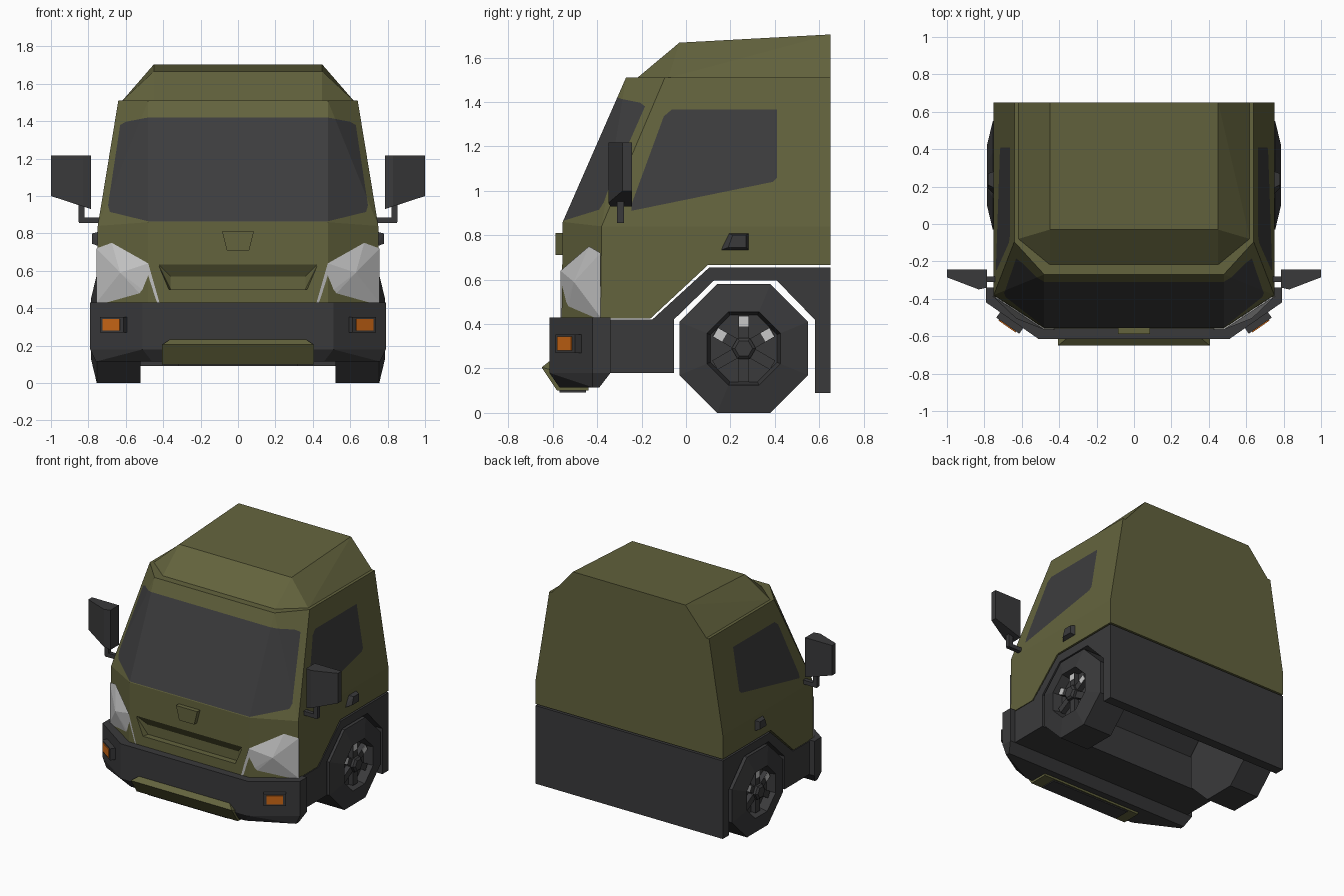
import bpy, bmesh, math
from mathutils import Vector, Matrix

if "Cube" in bpy.data.objects:
    bpy.data.objects.remove(bpy.data.objects["Cube"])


def mat(name, r, g, b):
    m = bpy.data.materials.new(name)
    m.diffuse_color = (r, g, b, 1)
    m.use_nodes = True
    m.node_tree.nodes["Principled BSDF"].inputs["Base Color"].default_value = m.diffuse_color
    return m


OLIVE = mat("olive_paint", .125, .125, .047)
DARK = mat("dark_plastic", .042, .042, .044)
GLASS = mat("tinted_glass", .046, .046, .048)
LAMP = mat("lamp_grey", .58, .58, .58)
ORANGE = mat("indicator_orange", .62, .14, .008)


def finish(name, bm, *mats):
    me = bpy.data.meshes.new(name)
    bmesh.ops.recalc_face_normals(bm, faces=bm.faces[:])
    bm.to_mesh(me)
    bm.free()
    for m in mats:
        me.materials.append(m)
    ob = bpy.data.objects.new(name, me)
    bpy.context.collection.objects.link(ob)
    return ob


def hull_bm(pts):
    bm = bmesh.new()
    for p in pts:
        bm.verts.new(p)
    r = bmesh.ops.convex_hull(bm, input=bm.verts[:])
    loose = {g for k in ("geom_interior", "geom_unused") for g in r[k]
             if isinstance(g, bmesh.types.BMVert)}
    bmesh.ops.delete(bm, geom=list(loose), context='VERTS')
    bmesh.ops.dissolve_limit(bm, angle_limit=.01, verts=bm.verts[:], edges=bm.edges[:])
    bmesh.ops.recalc_face_normals(bm, faces=bm.faces[:])
    bm.normal_update()
    return bm


def hull(name, pts, m):
    return finish(name, hull_bm(pts), m)


def both(pts):
    return [(s * x, y, z) for x, y, z in pts for s in (1, -1)]


def pair(name, pts, m):
    for s, side in ((1, "right"), (-1, "left")):
        hull(f"{name}_{side}", [(s * x, y, z) for x, y, z in pts], m)


def box(x0, x1, y0, y1, z0, z1):
    return [(x, y, z) for x in (x0, x1) for y in (y0, y1) for z in (z0, z1)]


def prism(name, profile, hw, m):
    bm = bmesh.new()
    f = bm.faces.new([bm.verts.new((-hw, y, z)) for y, z in profile])
    r = bmesh.ops.extrude_face_region(bm, geom=[f])
    bmesh.ops.translate(bm, vec=(2 * hw, 0, 0),
                        verts=[v for v in r["geom"] if isinstance(v, bmesh.types.BMVert)])
    if f.is_valid is False or len(bm.faces) == len(profile) + 1:
        bm.faces.new([v for v in f.verts]) if not f.is_valid else None
    return finish(name, bm, m)


def cut_window(bm, faces, poly, axis, index):
    """Cut a convex outline (axis, z) into the faces and colour the inside."""
    def to3(u, z):
        return Vector((u, 0, z)) if axis == 0 else Vector((0, u, z))
    mid = sum((to3(*p) for p in poly), Vector()) / len(poly)
    for a, b in zip(poly, poly[1:] + poly[:1]):
        co = to3(*a)
        no = to3(-(b[1] - a[1]), b[0] - a[0]).normalized()
        if (mid - co).dot(no) < 0:
            no.negate()
        geom = set(faces)
        for f in faces:
            geom.update(f.verts)
            geom.update(f.edges)
        r = bmesh.ops.bisect_plane(bm, geom=list(geom), dist=1e-5, plane_co=co, plane_no=no)
        faces = [g for g in r["geom"] if isinstance(g, bmesh.types.BMFace)
                 and (g.calc_center_median() - co).dot(no) > 0]
    for f in faces:
        f.material_index = index


def subtract(ob, cutter):
    cutter.hide_render = True
    md = ob.modifiers.new("cut", 'BOOLEAN')
    md.operation, md.solver, md.object = 'DIFFERENCE', 'EXACT', cutter
    bpy.context.view_layer.objects.active = ob
    bpy.ops.object.modifier_apply(modifier=md.name)
    bpy.data.objects.remove(cutter)


# cab shell with windscreen and door windows
cab_pts = [(.48, -.56, .425), (.75, -.385, .425), (.75, .65, .425),
           (.48, -.555, .86), (.75, -.38, .84), (.75, .65, .84),
           (.48, -.27, 1.51), (.64, -.095, 1.51), (.64, .65, 1.51)]
bm = hull_bm(both(cab_pts))
half = [(.48, .865), (.685, .915), (.695, .95), (.63, 1.38), (.60, 1.397), (.48, 1.42)]
cut_window(bm, [f for f in bm.faces if f.normal.y < -.1],
           half + [(-x, z) for x, z in reversed(half)], 0, 1)
door = [(-.245, .91), (-.245, .94), (-.10, 1.335), (-.065, 1.365), (.41, 1.365),
        (.41, 1.06), (.39, 1.04)]
for s in (1, -1):
    cut_window(bm, [f for f in bm.faces if f.normal.x * s > .9], door, 1, 1)
cab = finish("cab_shell", bm, OLIVE, GLASS)
subtract(cab, prism("arch_cutter", [(-.16, .425), (.10, .667), (.8, .667), (.8, .3), (-.16, .3)],
                    .9, OLIVE))
subtract(cab, hull("grille_cutter", both([(.43, -.562, .64), (.37, -.562, .50),
                                          (.36, -.515, .57), (.36, -.515, .50)]), OLIVE))

# raised roof
hull("roof", both([(.45, -.22, 1.508), (.62, -.08, 1.508), (.62, .65, 1.508),
                   (.45, -.03, 1.667), (.45, .65, 1.704)]), OLIVE)

# plain plate on the nose
hull("nose_plate", both([(x, y, z) for x, z in ((.085, .81), (.06, .71))
                         for y in (-.588, -.55)]), OLIVE)

# chassis with the wheel tunnel
prism("chassis", [(-.40, .18), (-.40, .42), (-.152, .42), (.105, .655), (.65, .655), (.65, .09),
                  (.58, .09), (.58, .42), (.41, .595), (.125, .595), (-.055, .42),
                  (-.055, .18)], .75, DARK)

# bumper with tapered underside
ring = [(.51, -.615), (.79, -.42), (.79, -.34)]
low = [(.46, -.57), (.76, -.42), (.76, -.39)]
hull("bumper", both([(x, y, z) for x, y in ring for z in (.18, .43)] +
                    [(x, y, .115) for x, y in low]), DARK)

# front spoiler and its under plate
hull("spoiler", both([(.345, -.60, .245), (.405, -.65, .205), (.405, -.58, .10),
                      (.405, -.44, .10), (.405, -.44, .15)]), OLIVE)
hull("spoiler_under_plate", box(-.32, .32, -.57, -.45, .092, .11), DARK)

# headlamps, faceted towards a peak
pair("headlamp", [(.42, -.565, .43), (.48, -.565, .64), (.675, -.437, .75), (.757, -.385, .72),
                  (.757, -.385, .43), (.63, -.505, .59), (.48, -.54, .43), (.70, -.40, .6)], LAMP)


# indicators on the bumper corners
def on_corner(pts):
    M = Matrix.Translation((.655, -.515, .312)) @ Matrix.Rotation(math.atan2(.195, .28), 4, 'Z')
    return [tuple(M @ Vector(p)) for p in pts]


pair("indicator_housing", on_corner(box(-.075, .075, -.035, .03, -.042, .042)), DARK)
pair("indicator", on_corner(box(-.055, .055, -.041, 0, -.031, .031)), ORANGE)

# wing mirrors and bent arms
pair("mirror", [(x, y, z) for x, y, zb in ((1, -.285, 1), (1, -.243, 1), (.83, -.35, .945),
                                           (.785, -.34, .93), (.785, -.243, .93))
                for z in (zb, 1.217)], DARK)
pair("mirror_arm", box(.73, .85, -.31, -.28, .855, .885), DARK)
pair("mirror_post", box(.82, .853, -.31, -.28, .86, .96), DARK)

# door handles
pair("door_handle", [(.74, .15, .73), (.74, .285, .73), (.74, .285, .81), (.74, .19, .81),
                     (.78, .19, .745), (.78, .27, .745), (.78, .27, .80), (.78, .21, .80)], DARK)


# wheels: eight-sided tyre, hub, six spokes
CY, CZ = .26, .29
for s, side in ((1, "right"), (-1, "left")):
    bm = bmesh.new()
    rings = []
    for x, r in ((.52, .29), (.755, .29), (.785, .165), (.72, .15)):
        R = r / math.cos(math.pi / 8)
        rings.append([bm.verts.new((s * x, CY + R * math.cos((k + .5) * math.pi / 4),
                                    CZ + R * math.sin((k + .5) * math.pi / 4)))
                      for k in range(8)])
    for a, b in zip(rings, rings[1:]):
        for k in range(8):
            bm.faces.new((a[k], a[k - 1], b[k - 1], b[k]))
    bm.faces.new(rings[0])
    bm.faces.new(rings[-1])
    finish(f"tyre_{side}", bm, DARK)
    hull(f"hub_{side}", [(s * x, CY + r * math.cos(k * math.pi / 3), CZ + r * math.sin(k * math.pi / 3))
                         for x, r in ((.71, .055), (.775, .055), (.787, .04)) for k in range(6)], DARK)
    for k in range(6):
        t = math.radians(30 + 60 * k)

        def radial(pts):
            return [(s * x, CY + u * math.cos(t) - v * math.sin(t),
                     CZ + u * math.sin(t) + v * math.cos(t)) for x, u, v in pts]
        hull(f"spoke_{side}_{k}", radial(box(.71, .757, .04, .15, -.024, .024)), DARK)
        if k < 3:
            hull(f"spoke_plate_{side}_{k}", radial(box(.755, .76, .10, .145, -.022, .022)), LAMP)
